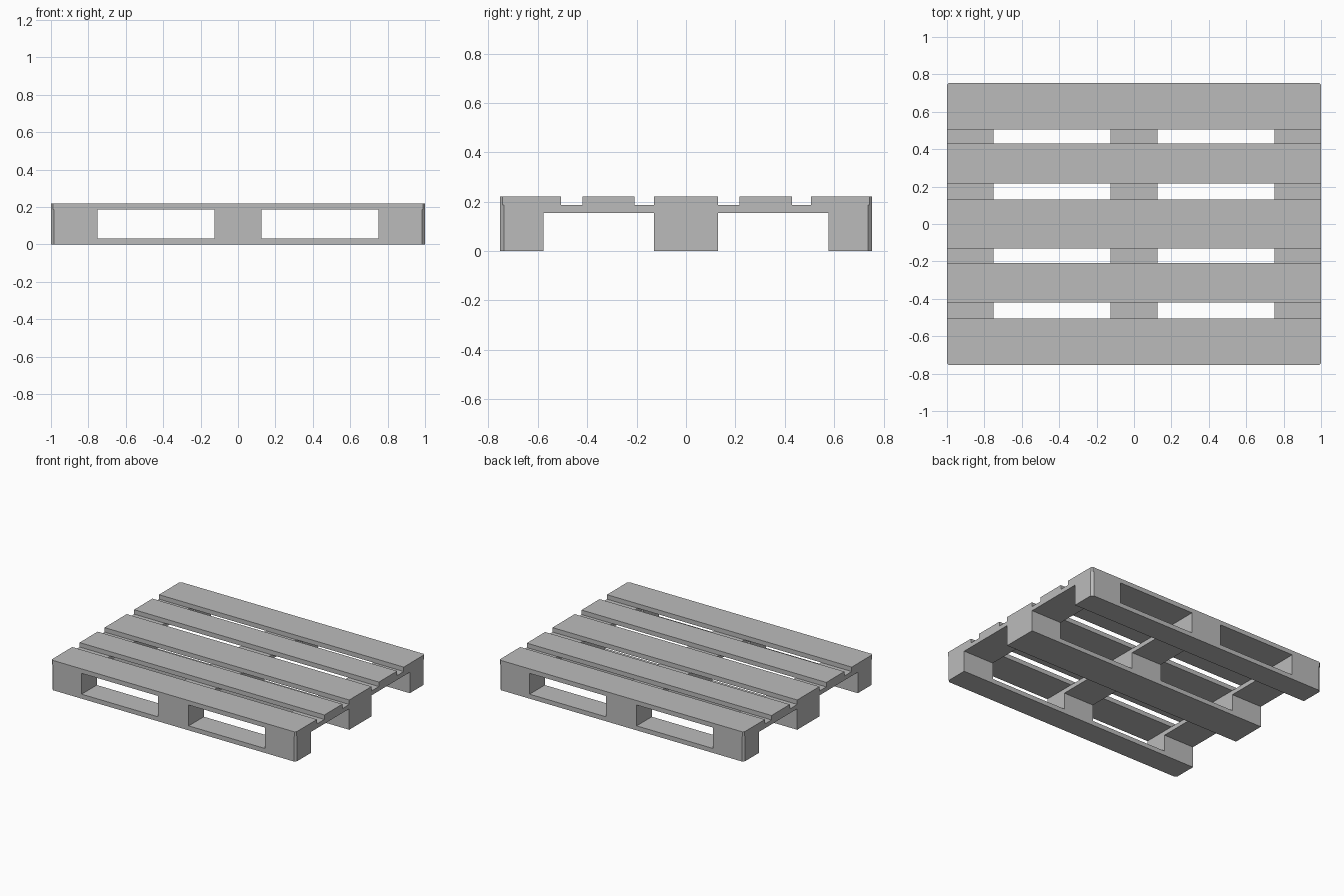
import bpy
import bmesh

cube = bpy.data.objects.get("Cube")
if cube:
    bpy.data.objects.remove(cube, do_unlink=True)

grey = bpy.data.materials.new("plain_grey")
grey.use_nodes = True
colour = (0.5, 0.5, 0.5, 1)
grey.diffuse_color = colour
grey.node_tree.nodes["Principled BSDF"].inputs["Base Color"].default_value = colour

HX, HY = 1.0, 0.754                      # half length and half width
Z = [0, 0.033, 0.155, 0.187, 0.22]       # layer heights


def board(name, xs, ys, zs, chamfer):
    """Box whose upright edges at the outer pallet corners are chamfered."""
    bm = bmesh.new()
    bmesh.ops.create_cube(bm, size=1)
    for v in bm.verts:
        v.co = [r[0] if c < 0 else r[1] for c, r in zip(v.co, (xs, ys, zs))]
    corners = [e for e in bm.edges
               if all(abs(v.co.x) > HX - 0.001 and abs(v.co.y) > HY - 0.001 for v in e.verts)
               and abs(e.verts[0].co.z - e.verts[1].co.z) > 0.001]
    if corners:
        bmesh.ops.bevel(bm, geom=corners, offset=chamfer, segments=1,
                        affect='EDGES', profile=0.5)
    bmesh.ops.recalc_face_normals(bm, faces=bm.faces)
    mesh = bpy.data.meshes.new(name)
    bm.to_mesh(mesh)
    bm.free()
    mesh.materials.append(grey)
    obj = bpy.data.objects.new(name, mesh)
    bpy.context.collection.objects.link(obj)


columns = {"right": (-HX, -0.75), "middle": (-0.125, 0.125), "left": (0.75, HX)}
rows = {"front": (-HY, -0.577), "centre": (-0.13, 0.13), "back": (0.577, HY)}
deck = {"front": (-HY, -0.506), "front_inner": (-0.42, -0.209), "centre": (-0.13, 0.13),
        "back_inner": (0.216, 0.43), "back": (0.506, HY)}

# Deck boards along the length
for name, ys in deck.items():
    board(name + "_deck_board", (-HX, HX), ys, (Z[3], Z[4]), 0.011)

# Cross boards under the deck
for name, xs in columns.items():
    board(name + "_cross_board", xs, (-HY, HY), (Z[2], Z[3]), 0.016)

# Bottom runners and the spacer blocks standing on them
for row, ys in rows.items():
    board(row + "_runner", (-HX, HX), ys, (Z[0], Z[1]), 0.016)
    for column, xs in columns.items():
        board(row + "_" + column + "_block", xs, ys, (Z[1], Z[2]), 0.016)
